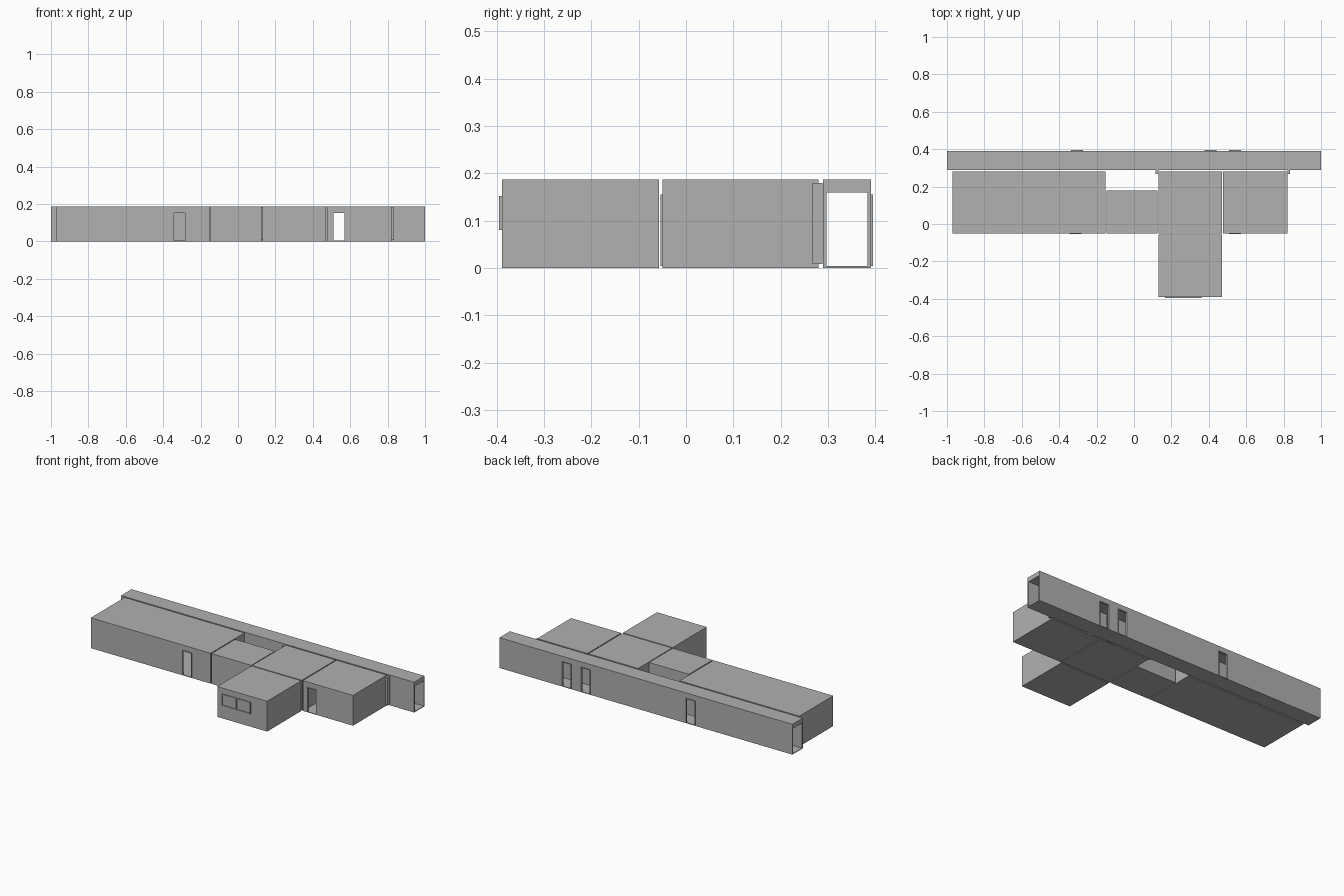
import bpy
import bmesh
from mathutils import Matrix, Vector

cube = bpy.data.objects.get("Cube")
if cube:
    bpy.data.objects.remove(cube, do_unlink=True)

grey = bpy.data.materials.new("plain grey")
grey.use_nodes = True
grey.diffuse_color = (0.44, 0.44, 0.44, 1)
grey.node_tree.nodes["Principled BSDF"].inputs["Base Color"].default_value = (0.44, 0.44, 0.44, 1)

TOP, CEILING, FLOOR, WALL = 0.187, 0.159, 0.004, 0.008
FRONT, ROOM_BACK = -0.05, 0.28
HALL_FRONT, HALL_BACK = 0.289, 0.391
DOOR_W, DOOR_H, LIP = 0.064, 0.155, 0.004


def boxes(name, parts):
    """One object made of boxes, each given by its low and high corners."""
    bm = bmesh.new()
    for lo, hi in parts:
        lo, hi = Vector(lo), Vector(hi)
        m = Matrix.Translation((lo + hi) / 2) @ Matrix.Diagonal((*(hi - lo), 1))
        bmesh.ops.create_cube(bm, size=1, matrix=m)
    mesh = bpy.data.meshes.new(name)
    bm.to_mesh(mesh)
    bm.free()
    mesh.materials.append(grey)
    obj = bpy.data.objects.new(name, mesh)
    bpy.context.collection.objects.link(obj)
    return obj


def carve(obj, holes):
    """Cut box-shaped holes out of an object and keep the clean result."""
    cutters = []
    for hole in holes:
        cutter = boxes("cutter", [hole])
        cutter.hide_render = True
        mod = obj.modifiers.new("cut", "BOOLEAN")
        mod.operation, mod.solver, mod.object = "DIFFERENCE", "EXACT", cutter
        cutters.append(cutter)
    graph = bpy.context.evaluated_depsgraph_get()
    result = bpy.data.meshes.new_from_object(obj.evaluated_get(graph))
    obj.modifiers.clear()
    obj.data = result
    for cutter in cutters:
        bpy.data.objects.remove(cutter, do_unlink=True)


def room(name, x0, x1, y0, y1, openings=()):
    """Hollow block with a floor, a roof slab and openings."""
    obj = boxes(name, [((x0, y0, 0), (x1, y1, TOP))])
    inside = ((x0 + WALL, y0 + WALL, FLOOR), (x1 - WALL, y1 - WALL, CEILING))
    carve(obj, [inside, *openings])


def doorway(x, y):
    """Hole for a door through the wall near y."""
    return ((x - DOOR_W / 2, y - 0.02, FLOOR), (x + DOOR_W / 2, y + 0.02, DOOR_H))


def door_frame(name, x, y0, y1):
    """Thin jambs and head lining a doorway."""
    w, t = DOOR_W / 2, 0.003
    boxes(name, [((x - w, y0, FLOOR), (x - w + t, y1, DOOR_H)),
                 ((x + w - t, y0, FLOOR), (x + w, y1, DOOR_H)),
                 ((x - w + t, y0, DOOR_H - t), (x + w - t, y1, DOOR_H))])


# Rooms, separated by narrow joints
room("long_room", -0.97, -0.152, FRONT, ROOM_BACK, [doorway(-0.312, FRONT)])
room("courtyard_room", -0.146, 0.126, FRONT, 0.18)
room("middle_room", 0.131, 0.471, FRONT, ROOM_BACK, [doorway(0.41, ROOM_BACK)])
room("side_room", 0.477, 0.82, FRONT, ROOM_BACK,
     [doorway(0.54, FRONT), doorway(0.54, ROOM_BACK)])

# Front wing with a wide window
WX0, WX1, WZ0, WZ1 = 0.165, 0.36, 0.08, 0.152
WING = -0.389
room("front_wing", 0.131, 0.471, WING, -0.057,
     [((WX0, WING - 0.02, WZ0), (WX1, WING + 0.02, WZ1))])

# Rear corridor, open at both ends
corridor = boxes("corridor", [((-1, HALL_FRONT, 0), (1, HALL_BACK, TOP))])
carve(corridor, [((-1.1, HALL_FRONT + WALL, FLOOR), (1.1, HALL_BACK - WALL, CEILING))]
      + [doorway(x, HALL_BACK) for x in (0.54, 0.41, -0.305)]
      + [doorway(x, HALL_FRONT) for x in (0.54, 0.41)])

# Door frames
for i, x in enumerate((-0.312, 0.54)):
    door_frame(f"front_door_frame_{i + 1}", x, FRONT - LIP, FRONT + WALL)
for i, x in enumerate((0.54, 0.41, -0.305)):
    door_frame(f"rear_door_frame_{i + 1}", x, HALL_BACK - WALL, HALL_BACK + LIP)

# Window frame, mullion and panes
t, y0, y1 = 0.003, WING - LIP - 0.002, WING + WALL
mid = (WX0 + WX1) / 2
boxes("window_frame", [((WX0, y0, WZ0), (WX1, y1, WZ0 + t)),
                       ((WX0, y0, WZ1 - t), (WX1, y1, WZ1))]
      + [((x - t / 2, y0, WZ0 + t), (x + t / 2, y1, WZ1 - t))
         for x in (WX0 + t / 2, mid, WX1 - t / 2)])
boxes("window_panes", [((a + t / 2, WING, WZ0 + t), (b - t / 2, WING + 0.002, WZ1 - t))
                       for a, b in ((WX0 + t / 2, mid), (mid, WX1 - t / 2))])

# Corner strips closing the joint between rooms and corridor
for name, x0, x1 in (("outer_corner_strip", 0.8205, 0.834), ("courtyard_corner_strip", 0.114, 0.1305)):
    boxes(name, [((x0, 0.267, 0.008), (x1, 0.2885, 0.18))])
